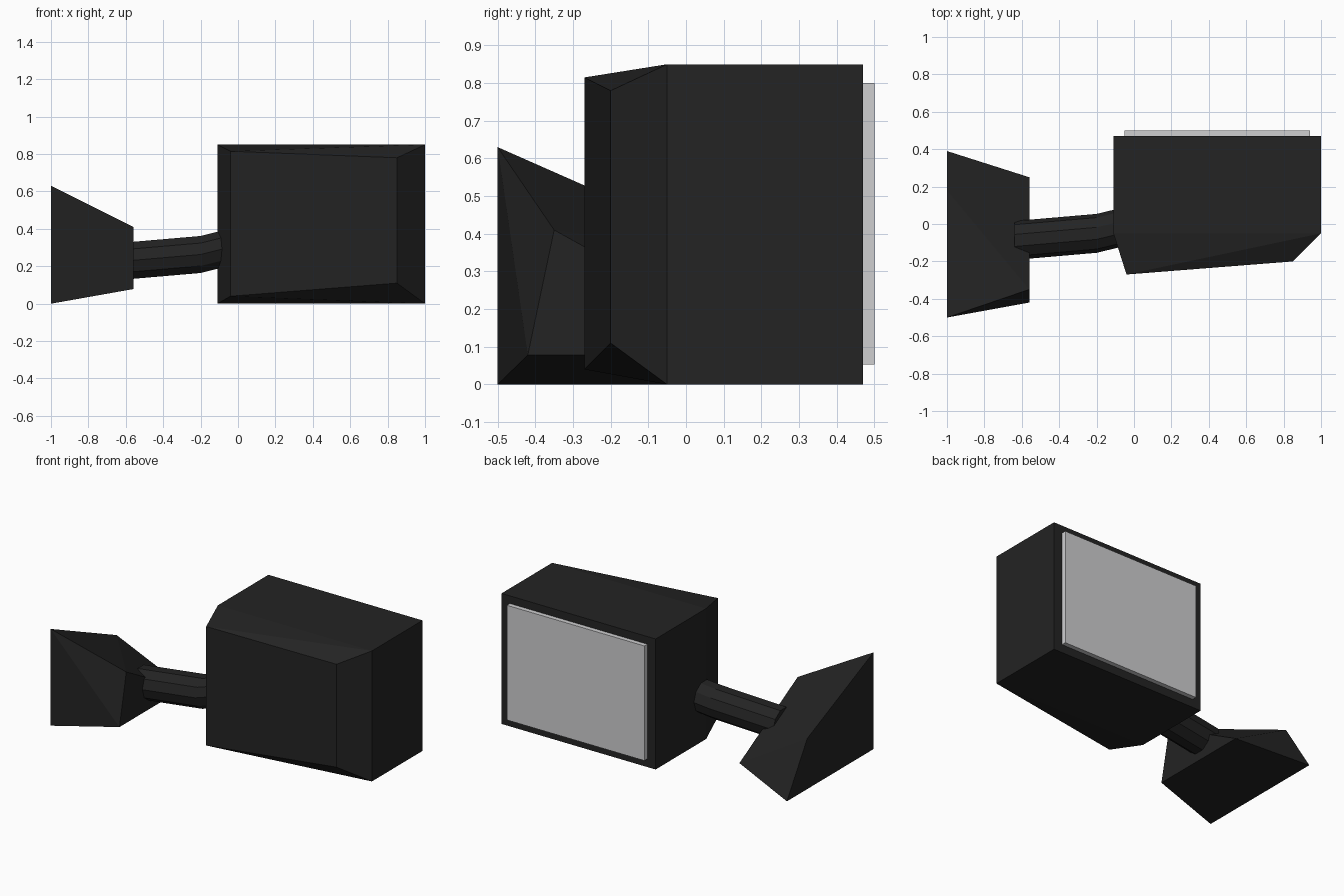
import bpy
import bmesh
import math
from mathutils import Vector

cube = bpy.data.objects.get("Cube")
if cube:
    bpy.data.objects.remove(cube, do_unlink=True)


def material(name, rgb, roughness):
    mat = bpy.data.materials.new(name)
    mat.use_nodes = True
    color = (*rgb, 1.0)
    mat.diffuse_color = color
    shader = mat.node_tree.nodes["Principled BSDF"]
    shader.inputs["Base Color"].default_value = color
    shader.inputs["Roughness"].default_value = roughness
    return mat


def finish(name, bm, mat):
    bmesh.ops.recalc_face_normals(bm, faces=bm.faces)
    mesh = bpy.data.meshes.new(name)
    bm.to_mesh(mesh)
    bm.free()
    mesh.materials.append(mat)
    obj = bpy.data.objects.new(name, mesh)
    bpy.context.scene.collection.objects.link(obj)
    return obj


def faceted_block(name, corners, mat):
    """Convex flat-sided block spanned by its corners."""
    bm = bmesh.new()
    for corner in corners:
        bm.verts.new(corner)
    bmesh.ops.convex_hull(bm, input=bm.verts)
    bmesh.ops.dissolve_limit(bm, angle_limit=math.radians(0.5),
                             verts=bm.verts, edges=bm.edges)
    return finish(name, bm, mat)


def tube(name, path, radius, sides, mat):
    """Faceted tube with upright rings along x."""
    bm = bmesh.new()
    rings = []
    for point in path:
        ring = []
        for i in range(sides):
            a = math.tau * i / sides
            offset = Vector((0, math.cos(a), math.sin(a))) * radius
            ring.append(bm.verts.new(Vector(point) + offset))
        rings.append(ring)
    for a, b in zip(rings, rings[1:]):
        for i in range(sides):
            j = (i + 1) % sides
            bm.faces.new((a[i], a[j], b[j], b[i]))
    bm.faces.new(rings[0])
    bm.faces.new(rings[-1])
    return finish(name, bm, mat)


black = material("black plastic", (0.017, 0.017, 0.017), 0.6)
silver = material("silver glass", (0.62, 0.62, 0.63), 0.3)

# Housing: box rear with a tapered, skewed front
housing = [(x, y, z) for x in (-0.11, 1) for y in (-0.05, 0.47) for z in (0, 0.85)]
housing += [(-0.04, -0.27, 0.04), (-0.04, -0.27, 0.815),
            (0.85, -0.2, 0.11), (0.85, -0.2, 0.78)]
faceted_block("mirror_housing", housing, black)

# Reflective plate on the rear
glass = [(x, y, z) for x in (-0.05, 0.94) for y in (0.46, 0.5) for z in (0.053, 0.80)]
faceted_block("mirror_glass", glass, silver)

# Mount: wide outer plate tapering to a triangular inner end
outer = [(-1, y, z) for y, z in ((-0.5, 0), (-0.5, 0.63), (0.18, 0.33), (0.39, 0))]
inner = [(-0.56, y, z) for y, z in ((-0.42, 0.078), (-0.35, 0.41), (0.25, 0.078))]
faceted_block("door_mount", outer + inner, black)

# Bent arm joining mount and housing
arm_path = [(-0.64, -0.088, 0.225), (-0.2, -0.05, 0.263),
            (-0.1, -0.026, 0.288), (-0.05, -0.014, 0.3)]
tube("support_arm", arm_path, 0.104, 10, black)
